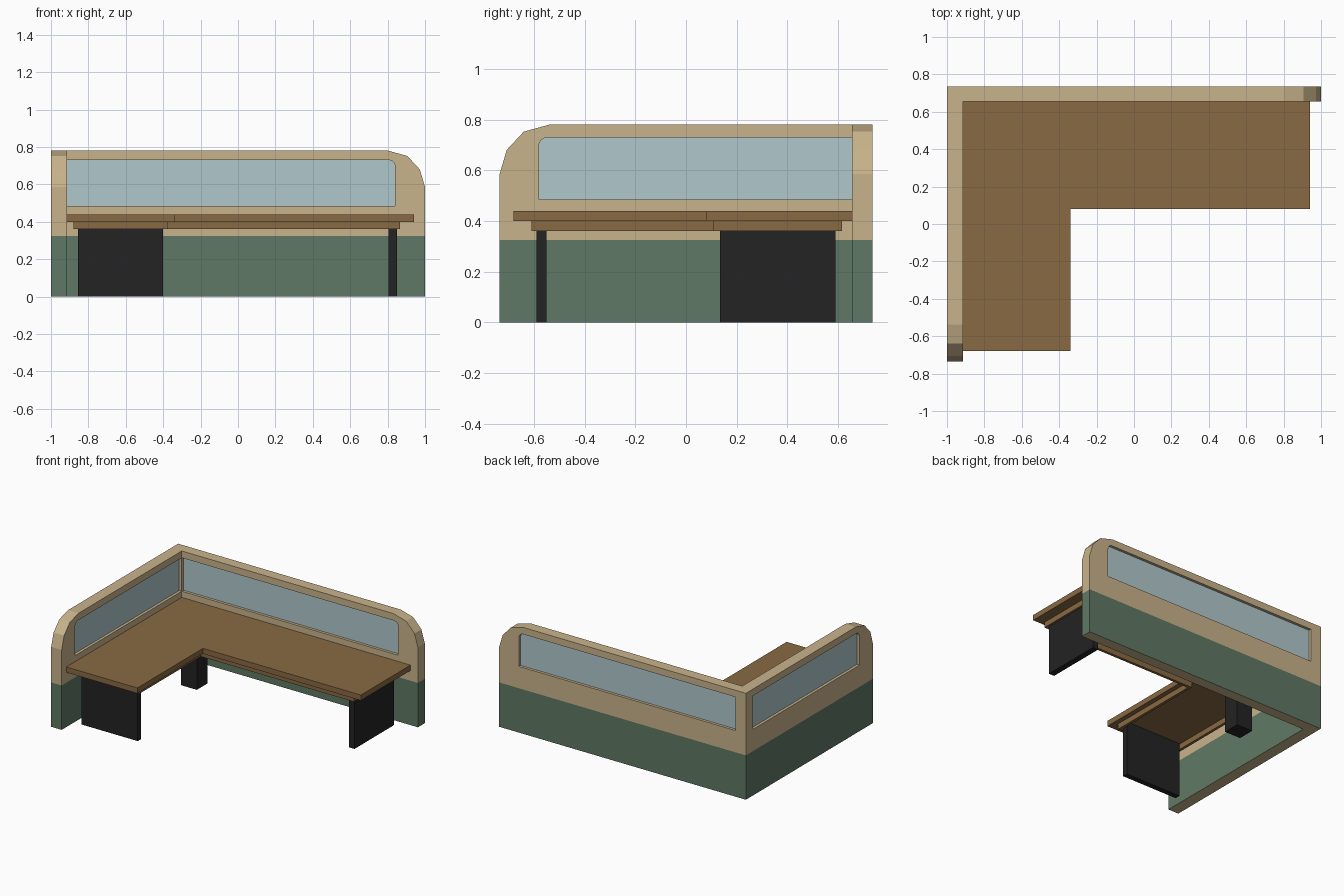
import bpy, bmesh, math
from mathutils import Vector

if "Cube" in bpy.data.objects:
    bpy.data.objects.remove(bpy.data.objects["Cube"])


def srgb(r, g, b):
    return tuple((c / 255 / 12.92) if c < 10 else ((c / 255 + 0.055) / 1.055) ** 2.4 for c in (r, g, b)) + (1,)


def material(name, *rgb):
    m = bpy.data.materials.new(name)
    m.diffuse_color = srgb(*rgb)
    m.use_nodes = True
    m.node_tree.nodes["Principled BSDF"].inputs["Base Color"].default_value = m.diffuse_color
    return m


TAN = material("tan", 201, 179, 139)
GREEN = material("green", 95, 121, 101)
GLASS = material("pale blue glass", 176, 200, 204)
WOOD = material("brown wood", 137, 106, 67)
BLACK = material("black", 35, 35, 35)


def finish(name, bm, mats):
    bmesh.ops.recalc_face_normals(bm, faces=bm.faces)
    me = bpy.data.meshes.new(name)
    bm.to_mesh(me)
    bm.free()
    ob = bpy.data.objects.new(name, me)
    bpy.context.collection.objects.link(ob)
    for m in mats:
        me.materials.append(m)
    return ob


def prism(name, pts, offset, mats):
    """Extrude a flat loop of 3D points by an offset."""
    bm = bmesh.new()
    face = bm.faces.new([bm.verts.new(p) for p in pts])
    ext = bmesh.ops.extrude_face_region(bm, geom=[face])
    bmesh.ops.translate(bm, vec=Vector(offset),
                        verts=[v for v in ext["geom"] if isinstance(v, bmesh.types.BMVert)])
    return finish(name, bm, mats)


def box(name, x0, x1, y0, y1, z0, z1, mat):
    return prism(name, [(x0, y0, z0), (x1, y0, z0), (x1, y1, z0), (x0, y1, z0)], (0, 0, z1 - z0), [mat])


def window_loop(u0, u1, r=0.035, n=6):
    """Window outline with a rounded top corner at the free end u1; u runs along the wall."""
    pts = [(u0, 0.485), (u1, 0.485)]
    for i in range(n + 1):
        a = math.pi / 2 * i / n
        pts.append((u1 - r + r * math.cos(a), 0.73 - r + r * math.sin(a)))
    return pts + [(u0, 0.73)]


def wall(name, start, end, win0, win1, place, thick):
    """Wall with chamfered free end, window opening, green base and glass pane."""
    profile = [(start, 0), (end, 0), (end, 0.585), (end - 0.028, 0.68),
               (end - 0.095, 0.752), (end - 0.197, 0.78), (start, 0.78)]

    def span(loop, d0, d1):
        p = [place(u, d0, z) for u, z in loop]
        return p, Vector(place(0, d1, 0)) - Vector(place(0, d0, 0))

    ob = prism(name, *span(profile, 0, thick), [TAN, GREEN])
    # window opening
    cut_from = win0 if win0 > start else start - 0.1
    cutter = prism(name + "_cutter", *span(window_loop(cut_from, win1), -0.1, thick + 0.1), [TAN])
    mod = ob.modifiers.new("window", "BOOLEAN")
    mod.operation, mod.solver, mod.object = "DIFFERENCE", "EXACT", cutter
    dg = bpy.context.evaluated_depsgraph_get()
    bm = bmesh.new()
    bm.from_object(ob, dg)
    ob.modifiers.clear()
    bpy.data.objects.remove(cutter)
    # green lower band, tan above and underneath
    bmesh.ops.bisect_plane(bm, geom=bm.verts[:] + bm.edges[:] + bm.faces[:],
                           plane_co=(0, 0, 0.325), plane_no=(0, 0, 1))
    for f in bm.faces:
        f.material_index = int(0.001 < f.calc_center_median().z < 0.325)
    bm.to_mesh(ob.data)
    bm.free()
    # glass set back from both wall faces
    prism(name + "_glass", *span(window_loop(win0, win1), 0.02, thick - 0.02), [GLASS])


# Partition walls: back wall along x, left wall along -y
wall("back_wall", -1, 1, -0.915, 0.84, lambda u, d, z: (u, 0.655 + d, z), 0.08)
wall("left_wall", -0.655, 0.735, -0.655, 0.58, lambda u, d, z: (-1 + d, -u, z), 0.085)


# L-shaped worktop
def l_loop(x0, x1, xn, y0, y1, yn, z):
    return [(x0, y0, z), (xn, y0, z), (xn, yn, z), (x1, yn, z), (x1, y1, z), (x0, y1, z)]


prism("worktop", l_loop(-0.915, 0.94, -0.34, -0.68, 0.655, 0.08, 0.40), (0, 0, 0.04), [WOOD])

# Hollow rail under the worktop
t = 0.02
rings = []
bm = bmesh.new()
for i, z in ((0, 0.40), (0, 0.36), (t, 0.36), (t, 0.40)):
    loop = l_loop(-0.88 + i, 0.865 - i, -0.375 - i, -0.61 + i, 0.615 - i, 0.107 + i, z)
    rings.append([bm.verts.new(p) for p in loop])
for k in range(4):
    a, b = rings[k], rings[(k + 1) % 4]
    for j in range(6):
        bm.faces.new((a[j], a[(j + 1) % 6], b[(j + 1) % 6], b[j]))
finish("worktop_rail", bm, [WOOD])

# Supports
box("front_panel_leg", -0.855, -0.40, -0.59, -0.55, 0, 0.40, BLACK)
box("right_panel_leg", 0.805, 0.85, 0.135, 0.59, 0, 0.40, BLACK)
box("corner_post_leg", -0.67, -0.54, 0.295, 0.42, 0, 0.40, BLACK)
